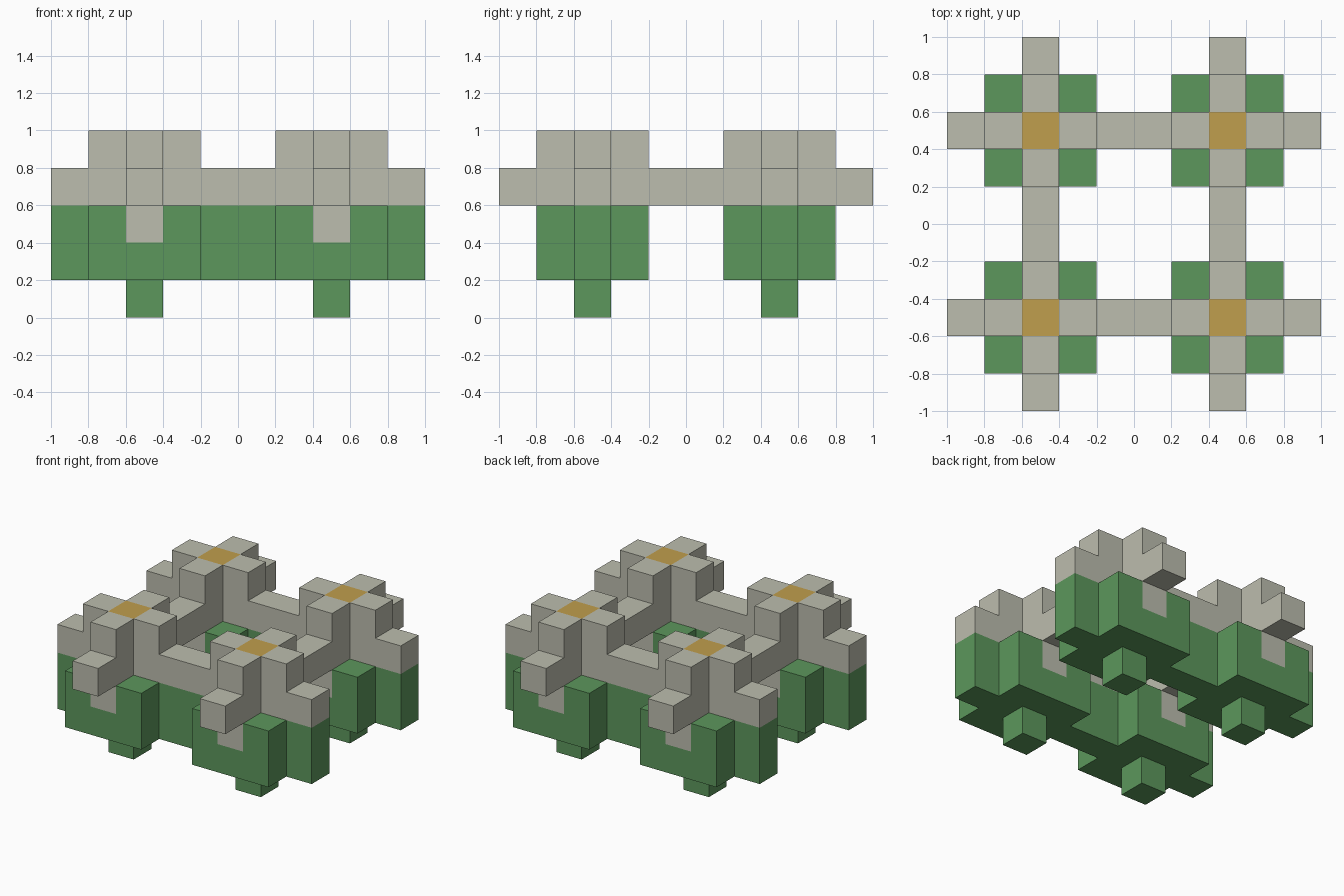
import bpy
import bmesh
from mathutils import Vector

if "Cube" in bpy.data.objects:
    bpy.data.objects.remove(bpy.data.objects["Cube"])

SIZE = 0.2
CENTRES = (2, 7)      # grid positions of the tower axes on a ten-cell grid
FULL = range(10)


def make_material(name, colour):
    mat = bpy.data.materials.new(name)
    mat.use_nodes = True
    mat.diffuse_color = (*colour, 1)
    mat.node_tree.nodes["Principled BSDF"].inputs["Base Color"].default_value = (*colour, 1)
    return mat


green = make_material("leaf_green", (0.107, 0.31, 0.107))
stone = make_material("pale_stone", (0.505, 0.51, 0.425))
gold = make_material("ochre_gold", (0.53, 0.342, 0.075))

PARTS = {"feet": green, "blocks": green, "green_rails": green, "stone_notches": stone,
         "stone_beams": stone, "tower_crosses": stone, "gold_caps": gold}
cells = {}


def fill(part, xs, ys, zs):
    for x in xs:
        for y in ys:
            for z in zs:
                cells[x, y, z] = part


def around(c):
    return range(c - 1, c + 2)


# Long bars: green rails run side to side, stone beams run both ways
for c in CENTRES:
    fill("green_rails", FULL, [c], (1, 2))
    fill("stone_beams", FULL, [c], [3])
    fill("stone_beams", [c], FULL, [3])

# Four identical towers
for cx in CENTRES:
    for cy in CENTRES:
        fill("feet", [cx], [cy], [0])
        fill("blocks", around(cx), around(cy), (1, 2))
        fill("stone_notches", [cx], (cy - 1, cy + 1), [2])
        fill("tower_crosses", around(cx), [cy], [4])
        fill("tower_crosses", [cx], around(cy), [4])
        fill("gold_caps", [cx], [cy], [4])


def build(part, mat):
    """Make one part from the outer faces of its cells."""
    bm = bmesh.new()
    for cell in (c for c, owner in cells.items() if owner == part):
        centre = Vector(cell) + Vector((-4.5, -4.5, 0.5))
        for axis in range(3):
            for sign in (-1, 1):
                n = Vector((0, 0, 0))
                n[axis] = sign
                if tuple(int(a + b) for a, b in zip(cell, n)) in cells:
                    continue
                u = Vector((0, 0, 0))
                u[(axis + 1) % 3] = 1
                v = n.cross(u)
                corners = (-u - v, u - v, u + v, v - u)
                bm.faces.new([bm.verts.new((centre + (n + k) / 2) * SIZE) for k in corners])
    bmesh.ops.remove_doubles(bm, verts=bm.verts, dist=SIZE / 100)
    mesh = bpy.data.meshes.new(part)
    bm.to_mesh(mesh)
    bm.free()
    mesh.materials.append(mat)
    bpy.context.collection.objects.link(bpy.data.objects.new(part, mesh))


for part, mat in PARTS.items():
    build(part, mat)
